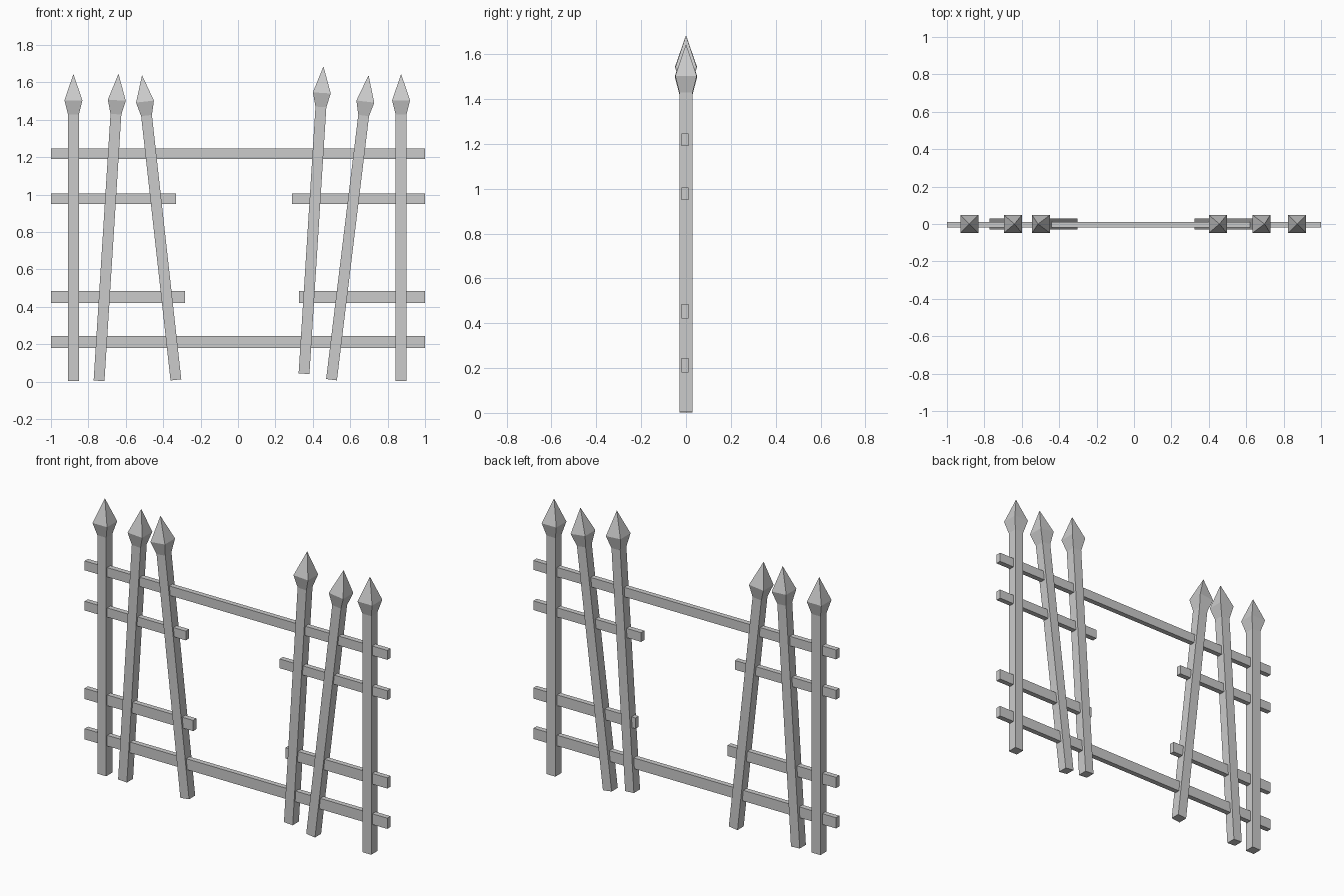
import bpy, math

if "Cube" in bpy.data.objects:
    bpy.data.objects.remove(bpy.data.objects["Cube"])


def make_object(name, verts, faces):
    mesh = bpy.data.meshes.new(name)
    mesh.from_pydata(verts, [], faces)
    mesh.update()
    obj = bpy.data.objects.new(name, mesh)
    bpy.context.collection.objects.link(obj)
    return obj


# Square post with a spear-shaped head: (half width, height) rings plus a tip
def post(name, foot, tip):
    dx, dz = tip[0] - foot[0], tip[1] - foot[1]
    length = math.hypot(dx, dz)
    rings = [(0.029, 0), (0.029, length - 0.217), (0.048, length - 0.142)]
    corners = [(-1, -1), (1, -1), (1, 1), (-1, 1)]
    verts = [(w * x, w * y, z) for w, z in rings for x, y in corners]
    verts.append((0, 0, length))
    faces = [(3, 2, 1, 0)]
    for r in range(len(rings) - 1):
        for i in range(4):
            a, b = r * 4 + i, r * 4 + (i + 1) % 4
            faces.append((a, b, b + 4, a + 4))
    top = (len(rings) - 1) * 4
    faces += [(top + i, top + (i + 1) % 4, len(verts) - 1) for i in range(4)]
    obj = make_object(name, verts, faces)
    obj.location = (foot[0], 0, foot[1])
    obj.rotation_euler.y = math.atan2(dx, dz)


# Horizontal rail as a thin box
def rail(name, x0, x1, z0, z1):
    y0, y1 = -0.019, 0.012
    verts = [(x, y, z) for x in (x0, x1) for y in (y0, y1) for z in (z0, z1)]
    faces = [(0, 1, 3, 2), (4, 6, 7, 5), (0, 4, 5, 1),
             (2, 3, 7, 6), (0, 2, 6, 4), (1, 5, 7, 3)]
    make_object(name, verts, faces)


# Posts: foot and tip positions in x, z
posts = [
    ("left_outer_post", (-0.88, 0.003), (-0.88, 1.645)),
    ("left_middle_post", (-0.743, 0.004), (-0.639, 1.646)),
    ("left_inner_post", (-0.332, 0.009), (-0.513, 1.638)),
    ("right_inner_post", (0.353, 0.042), (0.457, 1.685)),
    ("right_middle_post", (0.50, 0.01), (0.698, 1.638)),
    ("right_outer_post", (0.872, 0.003), (0.872, 1.645)),
]
for p in posts:
    post(*p)

# Full rails and broken rails
rail("top_rail", -1, 1, 1.190, 1.246)
rail("bottom_rail", -1, 1, 0.180, 0.244)
rail("left_upper_broken_rail", -1, -0.332, 0.950, 1.005)
rail("right_upper_broken_rail", 0.288, 1, 0.950, 1.005)
rail("left_lower_broken_rail", -1, -0.283, 0.421, 0.485)
rail("right_lower_broken_rail", 0.326, 1, 0.421, 0.485)
